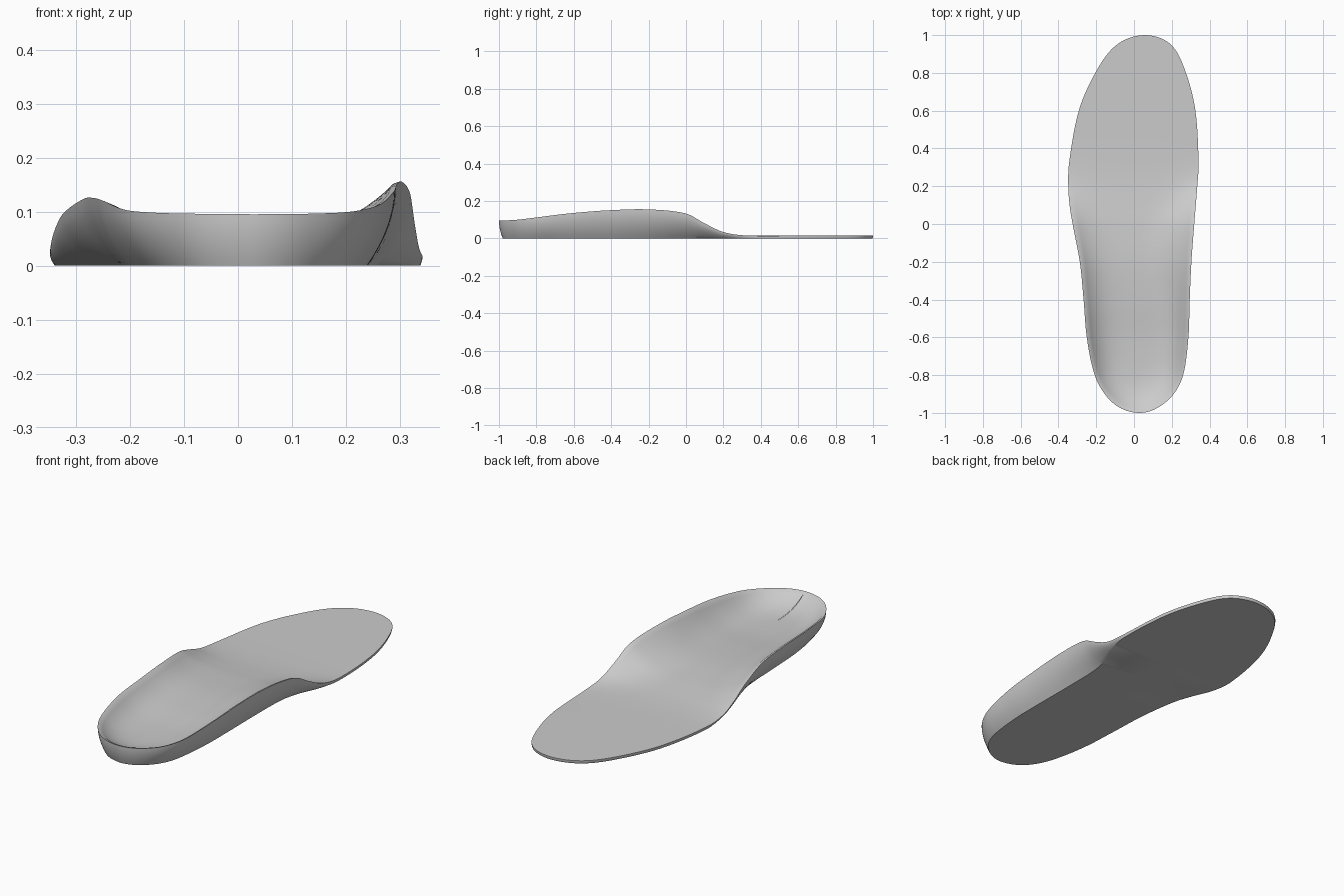
import bpy, bmesh, math
from mathutils import Vector

cube = bpy.data.objects.get("Cube")
if cube:
    bpy.data.objects.remove(cube)

# Stations from heel to toe:
# y, left edge x, right edge x, left rim z, right rim z, floor z, underside inset
STATIONS = [
    (-1, .03, .03, .095, .095, .03, .02),
    (-.97, -.08, .13, .096, .096, .03, .025),
    (-.9, -.155, .21, .098, .1, .03, .035),
    (-.8, -.208, .26, .103, .112, .03, .045),
    (-.6, -.25, .288, .12, .136, .032, .05),
    (-.4, -.267, .295, .125, .151, .045, .055),
    (-.2, -.287, .304, .123, .155, .05, .065),
    (0, -.325, .319, .095, .133, .04, .075),
    (.1, -.341, .327, .062, .08, .03, .06),
    (.2, -.348, .335, .029, .034, .021, .025),
    (.32, -.344, .342, .016, .016, .016, .005),
    (.6, -.292, .325, .015, .015, .015, .003),
    (.8, -.205, .275, .015, .015, .015, .003),
    (.95, -.09, .195, .015, .015, .015, .003),
    (1, .06, .06, .015, .015, .015, .003),
]
ANGLES = [math.acos(-s[0]) for s in STATIONS]
ROWS, RINGS, WALL = 120, 22, 8
SPINE_X = .035


def slope(i, c):
    a, b = max(i - 1, 0), min(i + 1, len(STATIONS) - 1)
    return (STATIONS[b][c] - STATIONS[a][c]) / (ANGLES[b] - ANGLES[a])


def sample(u, c):
    """Smooth interpolation of one station column."""
    i = 0
    while i < len(STATIONS) - 2 and u > ANGLES[i + 1]:
        i += 1
    h = ANGLES[i + 1] - ANGLES[i]
    t = (u - ANGLES[i]) / h
    p, q = STATIONS[i][c], STATIONS[i + 1][c]
    blend = t * t * (3 - 2 * t)
    return (p + (q - p) * blend + h * t * (1 - t) ** 2 * slope(i, c)
            - h * t * t * (1 - t) * slope(i + 1, c))


def half_section(u, right):
    """Points from the spine over the top, over the rim and down to the base."""
    y = -math.cos(u)
    edge = Vector((sample(u, 2 if right else 1), y, 0))
    spine = Vector((SPINE_X, min(max(y, -.7), .75), 0))
    rim, inset = sample(u, 4 if right else 3), sample(u, 6)
    # The arch side rises broadly, the other walls turn up more sharply
    arch = math.exp(-((y + .1) / .3) ** 2)
    power = 3.4 - 1.3 * arch if right else 3.8
    points = []
    for k in range(RINGS + 1):
        s = k / RINGS
        p = spine.lerp(edge, s)
        floor = sample(math.acos(max(-1, min(1, -p.y))), 5)
        p.z = floor + (rim - floor) * min(1, s / .97) ** power
        points.append(p)
    inward = (spine - edge).normalized()
    for k in range(1, WALL + 1):
        d = k / WALL
        p = edge + inward * inset * d ** 1.9
        p.z = rim * (1 - d)
        points.append(p)
    points.append(Vector((spine.x, spine.y, 0)))
    return points


# Loft closed sections along the length
bm = bmesh.new()
loops = []
for r in range(ROWS + 1):
    u = math.pi * r / ROWS
    right, left = half_section(u, True), half_section(u, False)
    section = right + left[-2:0:-1]
    loops.append([bm.verts.new(p) for p in section])
for a, b in zip(loops, loops[1:]):
    n = len(a)
    for j in range(n):
        k = (j + 1) % n
        bm.faces.new((a[j], a[k], b[k], b[j]))
bmesh.ops.remove_doubles(bm, verts=bm.verts, dist=.0002)
bmesh.ops.recalc_face_normals(bm, faces=bm.faces)

mesh = bpy.data.meshes.new("insole")
bm.to_mesh(mesh)
bm.free()
insole = bpy.data.objects.new("insole", mesh)
bpy.context.collection.objects.link(insole)

# Plain grey material
grey = bpy.data.materials.new("light_grey")
grey.use_nodes = True
colour = (.6, .6, .6, 1)
grey.diffuse_color = colour
grey.node_tree.nodes["Principled BSDF"].inputs["Base Color"].default_value = colour
mesh.materials.append(grey)

bpy.ops.object.select_all(action='DESELECT')
insole.select_set(True)
bpy.context.view_layer.objects.active = insole
bpy.ops.object.shade_smooth_by_angle(angle=math.radians(40))
